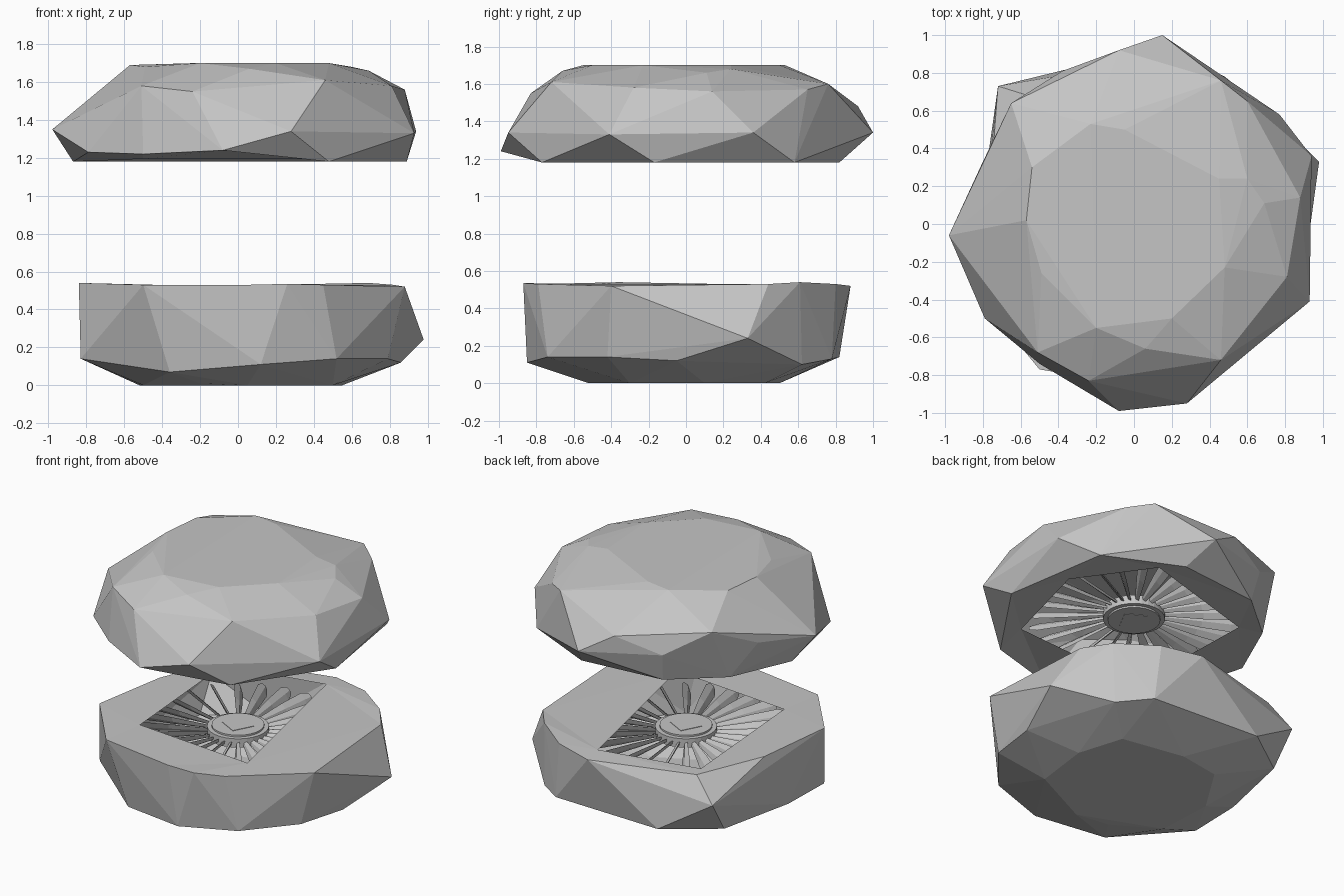
import bpy, bmesh, math
from mathutils import Vector, Matrix

if "Cube" in bpy.data.objects:
    bpy.data.objects.remove(bpy.data.objects["Cube"])

grey = bpy.data.materials.new("stone grey")
grey.diffuse_color = (0.56, 0.56, 0.56, 1)
grey.use_nodes = True
grey.node_tree.nodes["Principled BSDF"].inputs["Base Color"].default_value = grey.diffuse_color


def finish(bm, name):
    bmesh.ops.recalc_face_normals(bm, faces=bm.faces[:])
    me = bpy.data.meshes.new(name)
    bm.to_mesh(me)
    bm.free()
    me.materials.append(grey)
    ob = bpy.data.objects.new(name, me)
    bpy.context.collection.objects.link(ob)
    return ob


def rock(name, body, rim, opening):
    """Faceted hollow shell: a hull over body and rim points, whose flat rim face
    is replaced by one with an opening."""
    bm = bmesh.new()
    for p in body:
        bm.verts.new(p)
    rim_verts = {bm.verts.new(p) for p in rim}
    bmesh.ops.convex_hull(bm, input=bm.verts[:])
    flat = [f for f in bm.faces if all(v in rim_verts for v in f.verts)]
    bmesh.ops.delete(bm, geom=flat, context='FACES')
    loose = [v for v in bm.verts if not v.link_faces]
    bmesh.ops.delete(bm, geom=loose, context='VERTS')
    loop = [e for e in bm.edges if e.is_boundary]
    z = sum(p[2] for p in rim) / len(rim)
    q = [bm.verts.new((x, y, z)) for x, y in opening]
    loop += [bm.edges.new((q[i - 1], q[i])) for i in range(len(q))]
    bmesh.ops.triangle_fill(bm, edges=loop, use_beauty=True, normal=(0, 0, 1))
    return finish(bm, name)


# Lower rock: bottom facets, side facets, then the top rim
rock("lower_rock",
     [(-.5, -.3, 0), (-.2, -.5, .01), (.05, -.52, 0), (.5, -.3, 0), (.55, .1, 0),
      (.45, .42, 0), (0, .5, 0), (-.3, .45, 0), (-.52, .1, 0),
      (-.36, -.72, .07), (.12, -.85, .11), (.52, -.74, .14), (.79, -.42, .14),
      (.86, -.05, .12), (.98, .33, .24), (.68, .62, .1), (.48, .78, .13),
      (-.35, .82, .14), (-.70, .57, .14), (-.82, .02, .14), (-.83, -.37, .14),
      (-.72, .73, .37)],
     [(-.5, -.77, .53), (.05, -.86, .53), (.26, -.87, .535), (.45, -.79, .53),
      (.88, -.40, .52), (.82, .44, .53), (.69, .61, .54), (.44, .80, .53),
      (.16, .88, .52), (-.56, .68, .53), (-.76, .2, .53), (-.84, -.36, .54)],
     [(-.45, -.46), (.45, -.54), (.18, .735), (-.53, .59)])

# Upper rock: top facets, shoulder and widest points, then the bottom rim
rock("upper_rock",
     [(-.57, .02, 1.69), (-.54, .3, 1.69), (-.23, .53, 1.7), (-.05, .5, 1.7),
      (.45, .24, 1.7), (.6, .24, 1.68), (.69, .11, 1.66),
      (.48, -.23, 1.7), (.2, -.5, 1.7), (-.2, -.55, 1.7), (-.49, -.26, 1.68),
      (-.51, -.68, 1.58), (-.24, -.83, 1.55), (.06, -.66, 1.67), (.46, -.72, 1.61),
      (.81, -.28, 1.58), (.88, .14, 1.56), (.6, .65, 1.57), (.46, .76, 1.6),
      (-.08, .92, 1.48), (-.65, .64, 1.55), (-.8, .33, 1.4), (-.98, -.06, 1.35),
      (.28, -.95, 1.34), (.93, -.41, 1.33), (.94, .36, 1.34), (.15, 1, 1.34),
      (-.38, .81, 1.38)],
     [(-.79, -.5, 1.23), (-.5, -.74, 1.22), (-.08, -.99, 1.24), (.48, -.77, 1.18),
      (.89, -.17, 1.18), (.77, .58, 1.18), (.25, .82, 1.18), (-.35, .76, 1.18),
      (-.68, .48, 1.18), (-.87, .05, 1.18)],
     [(-.5, -.57), (.53, -.5), (.71, .19), (.36, .68), (-.53, .42)])


def disc(bm, r, z0, z1, sides=28, turn=0.0):
    m = Matrix.Translation((0, 0, (z0 + z1) / 2)) @ Matrix.Rotation(turn, 4, 'Z')
    bmesh.ops.create_cone(bm, cap_ends=True, segments=sides, radius1=r, radius2=r,
                          depth=abs(z1 - z0), matrix=m)


def fan(prefix, z, side):
    """Hub and blades; z is the hub's outer face, side is where it faces."""
    bm = bmesh.new()
    disc(bm, .2, z - side * .075, z - side * .012)
    disc(bm, .17, z - side * .012, z)
    disc(bm, .11, z, z + side * .003, 4, .3)      # square plate on the hub
    finish(bm, prefix + "_hub")
    # Pitched blades, widening outwards
    bm = bmesh.new()
    count = 26
    for i in range(count):
        m = (Matrix.Translation((0, 0, z - side * .05))
             @ Matrix.Rotation(math.tau * i / count, 4, 'Z')
             @ Matrix.Rotation(side * math.radians(55), 4, 'X'))
        rows = []
        for r, w in ((.18, .018), (.45, .042), (.64, .05), (.7, .028)):
            rows.append([bm.verts.new(m @ Vector((r, y * w, t)))
                         for y, t in ((-1, 0), (0, .009), (1, 0), (0, -.009))])
        for a, b in zip(rows, rows[1:]):
            for k in range(4):
                n = (k + 1) % 4
                bm.faces.new((a[k], a[n], b[n], b[k]))
        bm.faces.new(rows[0])
        bm.faces.new(rows[-1])
    finish(bm, prefix + "_blades")


fan("lower_fan", .48, 1)
fan("upper_fan", 1.235, -1)
